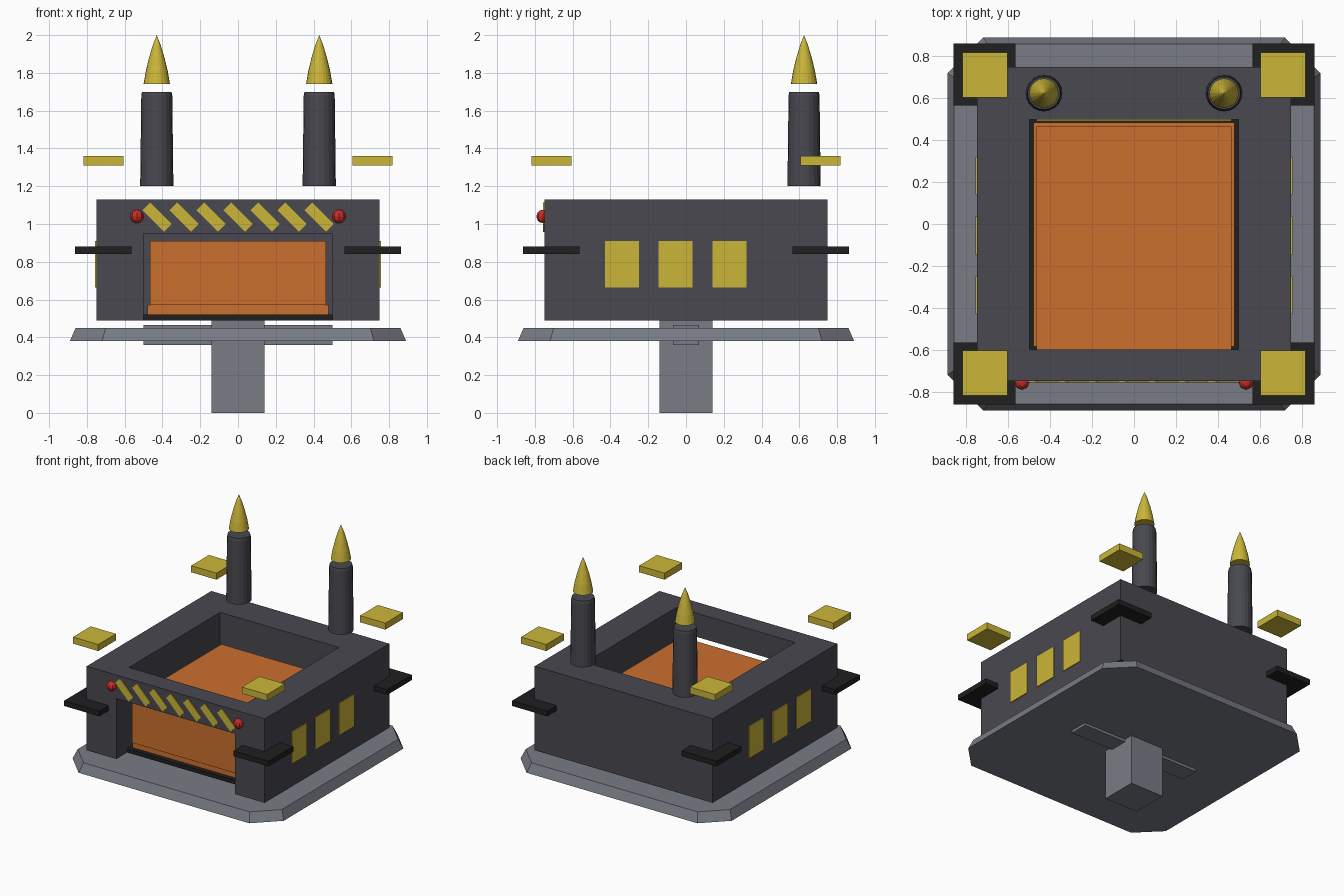
import bpy, bmesh, math
from mathutils import Matrix, Vector

cube = bpy.data.objects.get("Cube")
if cube:
    bpy.data.objects.remove(cube, do_unlink=True)


def material(name, rgb):
    m = bpy.data.materials.new(name)
    m.use_nodes = True
    m.diffuse_color = (*rgb, 1)
    m.node_tree.nodes["Principled BSDF"].inputs["Base Color"].default_value = (*rgb, 1)
    return m


HULL = material("dark hull grey", (0.065, 0.065, 0.08))
STEEL = material("steel grey", (0.19, 0.2, 0.235))
BLACK = material("black", (0.014, 0.014, 0.015))
YELLOW = material("yellow", (0.6, 0.47, 0.04))
ORANGE = material("orange", (0.6, 0.16, 0.027))
RED = material("red", (0.6, 0.025, 0.02))


def finish(name, bm, mat):
    bmesh.ops.recalc_face_normals(bm, faces=bm.faces)
    mesh = bpy.data.meshes.new(name)
    bm.to_mesh(mesh)
    bm.free()
    mesh.materials.append(mat)
    obj = bpy.data.objects.new(name, mesh)
    bpy.context.collection.objects.link(obj)
    return obj


def box(name, x, y, z, mat):
    """Box from its (low, high) range on each axis."""
    bm = bmesh.new()
    bmesh.ops.create_cube(bm, size=1)
    for v in bm.verts:
        v.co = Vector([(a + b) / 2 + c * (b - a) for (a, b), c in zip((x, y, z), v.co)])
    return finish(name, bm, mat)


def loft(name, rings, mat):
    """Closed solid through rings that have equal point counts."""
    bm = bmesh.new()
    loops = [[bm.verts.new(p) for p in ring] for ring in rings]
    n = len(loops[0])
    for low, high in zip(loops, loops[1:]):
        for i in range(n):
            j = (i + 1) % n
            bm.faces.new((low[i], low[j], high[j], high[i]))
    bm.faces.new(loops[0])
    bm.faces.new(loops[-1])
    bmesh.ops.remove_doubles(bm, verts=bm.verts, dist=0.0005)
    return finish(name, bm, mat)


def turned(name, cx, cy, profile, mat, sides=20):
    """Round part from a (radius, height) profile."""
    angles = [2 * math.pi * i / sides for i in range(sides)]
    rings = [[(cx + r * math.cos(a), cy + r * math.sin(a), z) for a in angles]
             for r, z in profile]
    return loft(name, rings, mat)


def octagon(half, cut, z):
    c = half - cut
    return [(half, -c, z), (half, c, z), (c, half, z), (-c, half, z),
            (-half, c, z), (-half, -c, z), (-c, -half, z), (c, -half, z)]


# Pedestal, cross bar and chamfered base plate
box("pedestal", (-0.14, 0.14), (-0.14, 0.14), (0, 0.49), STEEL)
box("cross_bar", (-0.5, 0.5), (-0.07, 0.07), (0.36, 0.465), STEEL)
loft("base_plate", [octagon(0.89, 0.17, 0.38), octagon(0.86, 0.16, 0.45)], STEEL)

# Hull with a top well that opens through the front
hull = box("hull", (-0.75, 0.75), (-0.75, 0.75), (0.49, 1.13), HULL)
well = [(-0.9, 0.4), (0.5, 0.4), (0.5, 1.3), (-0.6, 1.3), (-0.6, 0.95), (-0.9, 0.95)]
cutter = loft("well_cutter", [[(x, y, z) for y, z in well] for x in (-0.5, 0.5)], HULL)
cutter.hide_render = True
cut = hull.modifiers.new("well", "BOOLEAN")
cut.operation = "DIFFERENCE"
cut.solver = "EXACT"
cut.object = cutter
bpy.context.view_layer.update()
graph = bpy.context.evaluated_depsgraph_get()
hull.data = bpy.data.meshes.new_from_object(hull.evaluated_get(graph))
hull.modifiers.clear()
bpy.data.objects.remove(cutter, do_unlink=True)

# Cargo block on its floor
box("well_floor", (-0.5, 0.5), (-0.62, 0.5), (0.49, 0.52), BLACK)
box("cargo_skirt", (-0.48, 0.48), (-0.585, 0.485), (0.52, 0.57), ORANGE)
box("cargo_block", (-0.465, 0.465), (-0.61, 0.465), (0.57, 0.91), ORANGE)
box("well_back_strip", (-0.465, 0.465), (0.492, 0.499), (0.53, 0.6), YELLOW)

# Side windows, corner bumpers and floating corner plates
for side, s in (("right", -1), ("left", 1)):
    for i, y in enumerate((-0.34, -0.055, 0.23)):
        box(f"{side}_window_{i + 1}", sorted((s * 0.748, s * 0.756)),
            (y - 0.09, y + 0.09), (0.665, 0.91), YELLOW)
    for end, e in (("front", -1), ("back", 1)):
        box(f"{end}_{side}_bumper", sorted((s * 0.565, s * 0.862)),
            sorted((e * 0.565, e * 0.862)), (0.84, 0.88), BLACK)
        box(f"{end}_{side}_floating_plate", sorted((s * 0.605, s * 0.818)),
            sorted((e * 0.605, e * 0.818)), (1.31, 1.36), YELLOW)

    # Rear post with a separate pointed tip
    turned(f"{side}_post", s * 0.43, 0.625,
           [(0.088, 1.2), (0.082, 1.68), (0.078, 1.7)], HULL)
    turned(f"{side}_post_tip", s * 0.43, 0.625,
           [(0.07, 1.74), (0.058, 1.81), (0.041, 1.88), (0.02, 1.95), (0, 2.0)], YELLOW)

    # Front lamp
    bm = bmesh.new()
    bmesh.ops.create_uvsphere(bm, u_segments=8, v_segments=6, radius=0.036,
                              matrix=Matrix.Translation((s * 0.535, -0.756, 1.04)))
    finish(f"{side}_lamp", bm, RED)

# Diagonal warning stripes on the front beam
for i in range(7):
    stripe = box(f"warning_stripe_{i + 1}", (-0.08, 0.08), (-0.004, 0.004),
                 (-0.029, 0.029), YELLOW)
    stripe.data.transform(Matrix.Translation(((i - 3) * 0.143, -0.752, 1.036))
                          @ Matrix.Rotation(math.radians(45), 4, "Y"))
